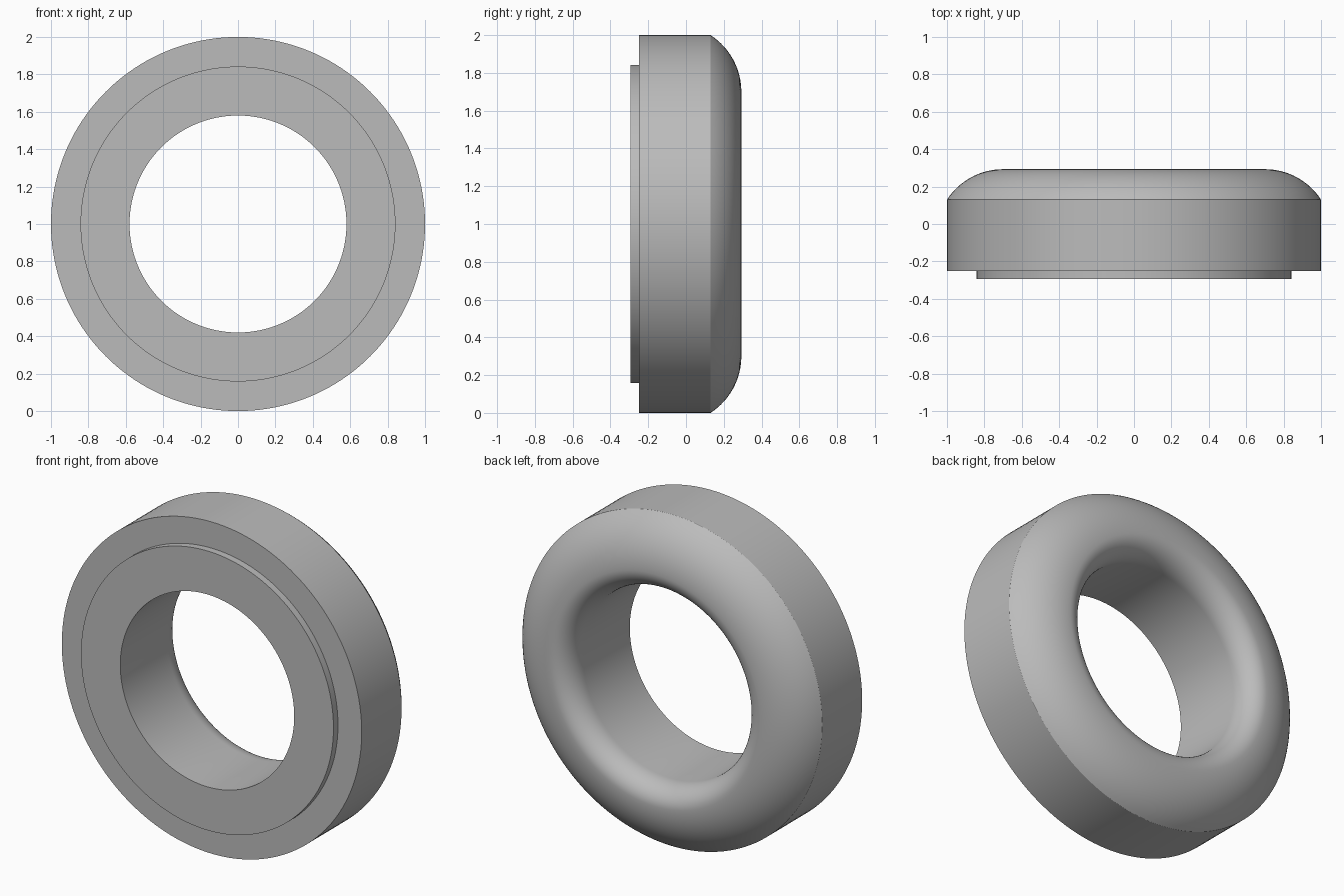
import bpy, bmesh, math
from mathutils import Matrix, Vector

cube = bpy.data.objects.get("Cube")
if cube:
    bpy.data.objects.remove(cube, do_unlink=True)

SEGMENTS = 160
HALF_DEPTH = 0.293
BORE, STEP, OUTER = 0.58, 0.842, 1.0
STEP_Y, SHOULDER_Y = -0.25, 0.13
CREST = 0.70

# Plain grey material
grey = bpy.data.materials.new("plain_grey")
grey.use_nodes = True
colour = (0.5, 0.5, 0.5, 1)
grey.diffuse_color = colour
grey.node_tree.nodes["Principled BSDF"].inputs["Base Color"].default_value = colour

# Cross-section as (radius, y): stepped front, straight rim
profile = [(BORE, -HALF_DEPTH), (STEP, -HALF_DEPTH), (STEP, STEP_Y),
           (OUTER, STEP_Y)]

# Domed back: arc from the shoulder up to the crest
run, rise = OUTER - CREST, HALF_DEPTH - SHOULDER_Y
radius = (run ** 2 + rise ** 2) / (2 * rise)
sweep = math.asin(run / radius)
for i in range(17):
    a = sweep * (1 - i / 16)
    profile.append((CREST + radius * math.sin(a),
                    HALF_DEPTH - radius * (1 - math.cos(a))))

# Rounded lip running from the crest into the bore
lip_width, lip_depth = CREST - BORE, 0.14
for i in range(1, 15):
    a = math.pi / 2 * i / 14
    profile.append((CREST - lip_width * math.sin(a),
                    HALF_DEPTH - lip_depth * (1 - math.cos(a))))

# Revolve the closed section around the y axis
bm = bmesh.new()
rings = []
for s in range(SEGMENTS):
    turn = Matrix.Rotation(math.tau * s / SEGMENTS, 3, 'Y')
    rings.append([bm.verts.new(turn @ Vector((r, y, 0)) + Vector((0, 0, 1)))
                  for r, y in profile])
count = len(profile)
for s in range(SEGMENTS):
    here, there = rings[s], rings[(s + 1) % SEGMENTS]
    for i in range(count):
        j = (i + 1) % count
        bm.faces.new((here[i], here[j], there[j], there[i]))
bmesh.ops.recalc_face_normals(bm, faces=bm.faces)

mesh = bpy.data.meshes.new("ring_body")
bm.to_mesh(mesh)
bm.free()
mesh.materials.append(grey)
ring = bpy.data.objects.new("ring_body", mesh)
bpy.context.collection.objects.link(ring)

# Smooth curves, sharp step and shoulder edges
bpy.ops.object.select_all(action='DESELECT')
ring.select_set(True)
bpy.context.view_layer.objects.active = ring
bpy.ops.object.shade_smooth_by_angle(angle=math.radians(25))
